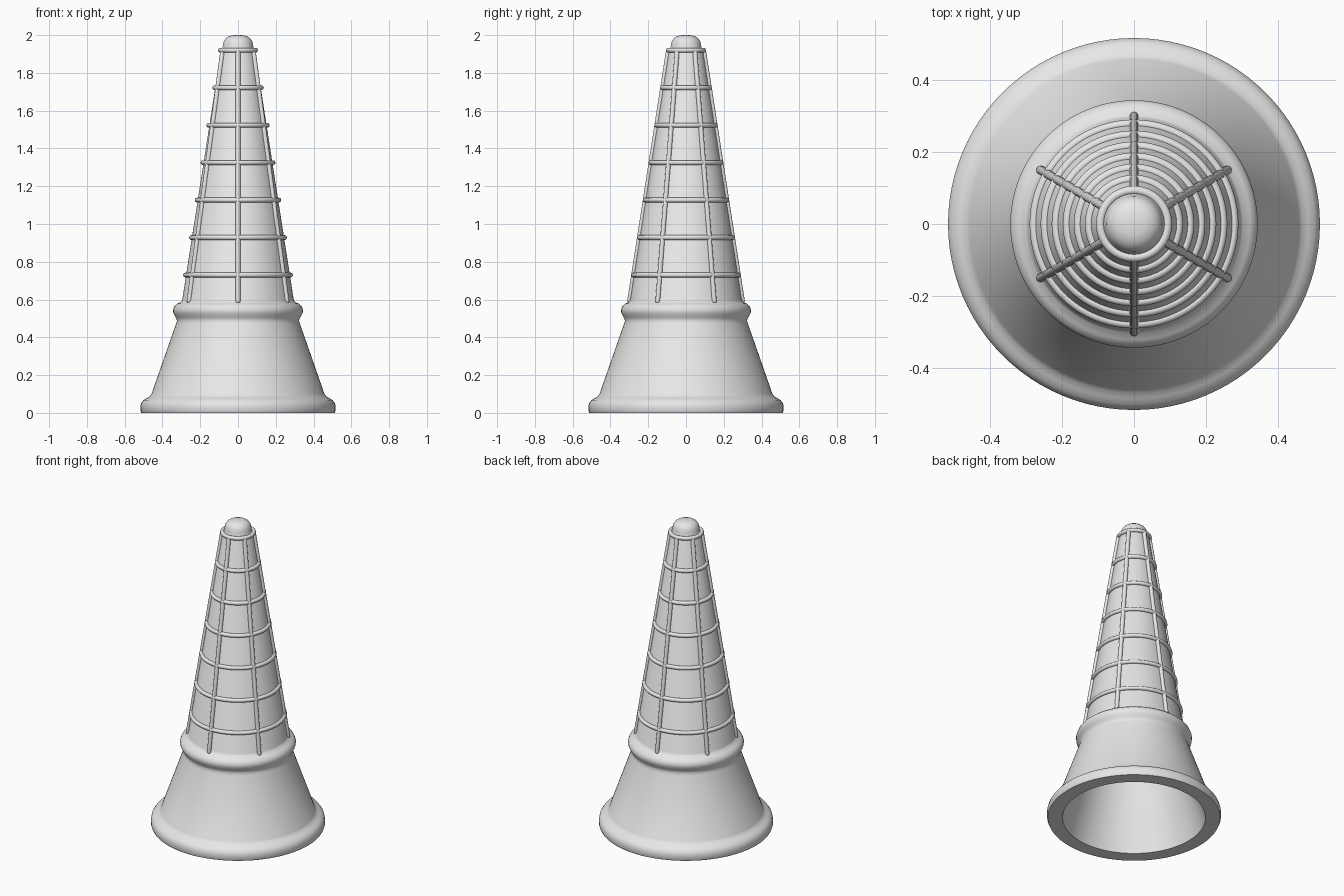
import bpy, bmesh, math
from mathutils import Vector

cube = bpy.data.objects.get("Cube")
if cube:
    bpy.data.objects.remove(cube, do_unlink=True)

grey = bpy.data.materials.new("plain grey")
grey.use_nodes = True
color = (0.8, 0.8, 0.8, 1)
grey.diffuse_color = color
grey.node_tree.nodes["Principled BSDF"].inputs["Base Color"].default_value = color


def finish(obj, name):
    obj.name = obj.data.name = name
    obj.data.materials.append(grey)
    bpy.ops.object.select_all(action='DESELECT')
    obj.select_set(True)
    bpy.context.view_layer.objects.active = obj
    bpy.ops.object.shade_smooth_by_angle(angle=math.radians(42))
    return obj


def lathe(name, profile, steps):
    """Spin a (radius, height) profile around z."""
    bm = bmesh.new()
    verts = [bm.verts.new((r, 0, z)) for r, z in profile]
    edges = [bm.edges.new(pair) for pair in zip(verts, verts[1:])]
    bmesh.ops.spin(bm, geom=verts + edges, cent=(0, 0, 0), axis=(0, 0, 1),
                   angle=math.tau, steps=steps)
    bmesh.ops.remove_doubles(bm, verts=bm.verts, dist=1e-5)
    bmesh.ops.recalc_face_normals(bm, faces=bm.faces)
    mesh = bpy.data.meshes.new(name)
    bm.to_mesh(mesh)
    bm.free()
    obj = bpy.data.objects.new(name, mesh)
    bpy.context.collection.objects.link(obj)
    return finish(obj, name)


def cone_radius(z):
    return 0.295 - 0.155 * (z - 0.6)


# Hollow body: rounded tip, tapering cone, collar, flared skirt, rolled foot
tip = [(0, 2.0), (0.03, 1.999), (0.05, 1.993), (0.066, 1.982),
       (0.076, 1.966), (0.08, 1.945), (0.083, 1.93), (0.09, 1.918)]
collar = [(cone_radius(0.6), 0.6), (0.302, 0.587), (0.322, 0.578), (0.337, 0.565),
          (0.344, 0.548), (0.343, 0.532), (0.335, 0.515), (0.326, 0.5),
          (0.323, 0.488), (0.328, 0.472)]
foot = [(0.458, 0.1), (0.468, 0.087), (0.485, 0.077), (0.502, 0.067),
        (0.513, 0.052), (0.517, 0.035), (0.517, 0.012), (0.512, 0)]
hollow = [(0.425, 0), (0.28, 0.48), (0.25, 0.6), (0.05, 1.9), (0, 1.93)]
lathe("cone_body", tip + collar + foot + hollow, 96)

# Horizontal hoops
tube = 0.0125
for i in range(7):
    z = 0.73 + i * 0.1983
    bpy.ops.mesh.primitive_torus_add(
        location=(0, 0, z), major_radius=cone_radius(z) + 0.003,
        minor_radius=tube, major_segments=80, minor_segments=12)
    finish(bpy.context.object, f"hoop_{i + 1}")

# Six sloping ribs with rounded ends
for i in range(6):
    a = math.radians(30 + 60 * i)
    low, high = (Vector(((cone_radius(z) + 0.003) * math.cos(a),
                         (cone_radius(z) + 0.003) * math.sin(a), z))
                 for z in (0.592, 1.915))
    length = (high - low).length
    arc = [math.pi / 2 * k / 5 for k in range(6)]
    capsule = [(tube * math.sin(t), -tube * math.cos(t)) for t in arc]
    capsule += [(tube * math.cos(t), length + tube * math.sin(t)) for t in arc]
    rib = lathe(f"rib_{i + 1}", capsule, 14)
    rib.location = low
    rib.rotation_euler = (high - low).to_track_quat('Z', 'Y').to_euler()
